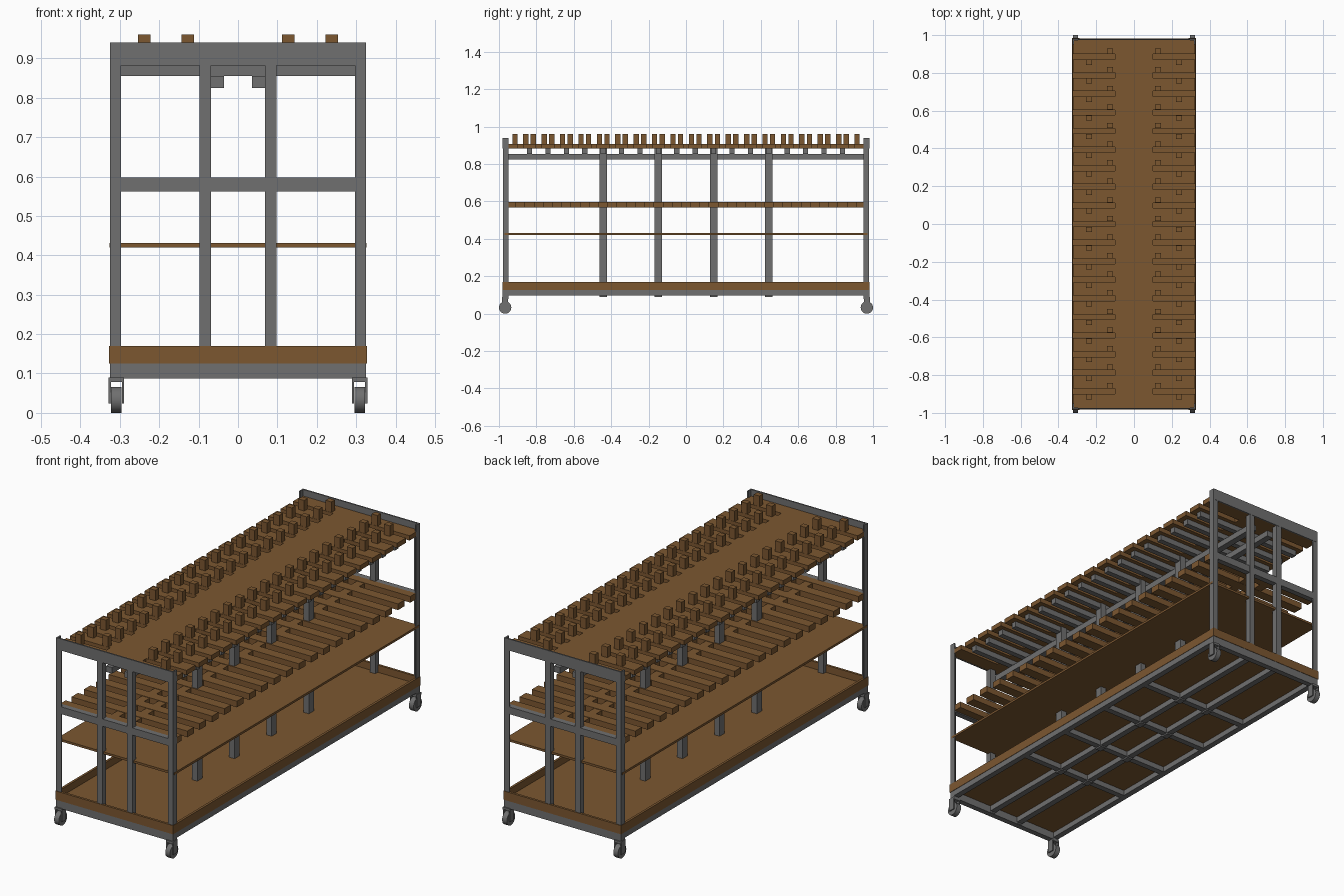
import bpy, bmesh
from mathutils import Matrix

if "Cube" in bpy.data.objects:
    bpy.data.objects.remove(bpy.data.objects["Cube"])

wood = bpy.data.materials.new("wood")
wood.diffuse_color = (0.20, 0.095, 0.03, 1)
wood.use_nodes = True
wood.node_tree.nodes["Principled BSDF"].inputs["Base Color"].default_value = wood.diffuse_color
steel = bpy.data.materials.new("steel")
steel.diffuse_color = (0.16, 0.16, 0.16, 1)
steel.use_nodes = True
steel.node_tree.nodes["Principled BSDF"].inputs["Base Color"].default_value = steel.diffuse_color


def boxes(name, spans, mat):
    """One object made of boxes, each (x0, x1, y0, y1, z0, z1)."""
    bm = bmesh.new()
    for x0, x1, y0, y1, z0, z1 in spans:
        m = Matrix.Translation(((x0 + x1) / 2, (y0 + y1) / 2, (z0 + z1) / 2))
        m = m @ Matrix.Diagonal((abs(x1 - x0), abs(y1 - y0), z1 - z0, 1))
        bmesh.ops.create_cube(bm, size=1, matrix=m)
    me = bpy.data.meshes.new(name)
    bm.to_mesh(me)
    bm.free()
    ob = bpy.data.objects.new(name, me)
    bpy.context.collection.objects.link(ob)
    me.materials.append(mat)
    return ob


def mirror_x(s):
    return (-s[1], -s[0]) + tuple(s[2:])


def both(spans):
    return spans + [mirror_x(s) for s in spans]


def ends(spans):
    return spans + [(s[0], s[1], -s[3], -s[2], s[4], s[5]) for s in spans]


def comb_board(name, ys, half):
    """Flat board with slots cut in from both long edges."""
    w, inner, e = 0.324, 0.1, 0.973
    pts = [(w, -e)]
    for y in ys:
        pts += [(w, y - half), (inner, y - half), (inner, y + half), (w, y + half)]
    pts.append((w, e))
    pts += [(-x, y) for x, y in reversed(pts)]
    bm = bmesh.new()
    f = bm.faces.new([bm.verts.new((x, y, 0.883)) for x, y in pts])
    ext = bmesh.ops.extrude_face_region(bm, geom=[f])
    for v in ext["geom"]:
        if isinstance(v, bmesh.types.BMVert):
            v.co.z = 0.907
    bmesh.ops.recalc_face_normals(bm, faces=bm.faces)
    bmesh.ops.triangulate(bm, faces=[f for f in bm.faces if len(f.verts) > 4])
    me = bpy.data.meshes.new(name)
    bm.to_mesh(me)
    bm.free()
    me.materials.append(wood)
    bpy.context.collection.objects.link(bpy.data.objects.new(name, me))


P = 0.0984
slot_ys = [(i - 9) * P for i in range(19)]
tooth_ys = [(i - 8.5) * P for i in range(18)]
post_ys = [tooth_ys[i] for i in (4, 7, 10, 13)]

# Corner posts of angle steel
boxes("corner_posts", both(ends([(0.297, 0.325, 0.972, 0.979, 0.09, 0.94),
                                 (0.318, 0.325, 0.950, 0.972, 0.09, 0.94)])), steel)
# End frame beams and uprights
boxes("end_top_beams", ends([(-0.325, 0.325, 0.973, 0.98, 0.882, 0.94)]), steel)
boxes("end_middle_beams", ends([(-0.325, 0.325, 0.950, 0.978, 0.562, 0.598)]), steel)
boxes("end_uprights", both(ends([(0.068, 0.098, 0.950, 0.979, 0.09, 0.882)])), steel)
# Inner posts, long rails and cross bars carrying the top board
boxes("inner_posts", both([(0.068, 0.098, y - 0.02, y + 0.02, 0.09, 0.882) for y in post_ys]), steel)
boxes("upper_long_rails", both([(0.035, 0.068, -0.95, 0.95, 0.825, 0.855)]), steel)
boxes("upper_cross_bars", [(-0.297, 0.297, y - 0.014, y + 0.014, 0.855, 0.883) for y in tooth_ys], steel)

# Top board with slots and pegs
comb_board("slotted_top_board", slot_ys, 0.014)
pegs = []
for y in slot_ys:
    pegs.append((0.112, 0.144, y + 0.015, y + 0.043, 0.907, 0.96))
    pegs.append((0.222, 0.254, y - 0.043, y - 0.015, 0.907, 0.96))
boxes("top_pegs", both(pegs), wood)

# Middle rack of slats
mid_ys = [-9.5 * P] + tooth_ys + [9.5 * P]
boxes("middle_slats", [(-0.322, 0.322, y - 0.026, y + 0.026, 0.567, 0.598) for y in mid_ys], wood)
boxes("middle_long_boards", both([(0.025, 0.067, -0.95, 0.95, 0.568, 0.596)]), wood)

# Thin shelf
boxes("thin_shelf", [(-0.326, 0.326, -0.971, 0.971, 0.42, 0.431)], wood)

# Base tray: floor and low rim
boxes("tray_floor", [(-0.32, 0.32, -0.975, 0.975, 0.124, 0.134)], wood)
boxes("tray_rim", ends([(-0.327, 0.327, 0.970, 0.982, 0.126, 0.17)])
      + both([(0.315, 0.327, -0.97, 0.97, 0.126, 0.17)]), wood)

# Base frame
boxes("base_side_rails", both([(0.296, 0.325, -0.98, 0.98, 0.097, 0.126)]), steel)
boxes("base_end_rails", ends([(-0.325, 0.325, 0.952, 0.98, 0.087, 0.126)]), steel)
boxes("base_inner_rails", both([(0.068, 0.098, -0.96, 0.96, 0.097, 0.124)]), steel)
boxes("base_cross_rails", [(-0.3, 0.3, y - 0.015, y + 0.015, 0.097, 0.124) for y in post_ys], steel)

# Casters: fork and wheel at each corner
for sx in (-1, 1):
    for sy in (-1, 1):
        cx, cy = sx * 0.309, sy * 0.967
        boxes("caster_fork", [(cx + a, cx + b, cy - 0.016, cy + 0.016, 0.024, 0.083)
                              for a, b in ((-0.02, -0.014), (0.014, 0.02))]
              + [(cx - 0.02, cx + 0.02, cy - 0.018, cy + 0.018, 0.078, 0.09)], steel)
        bpy.ops.mesh.primitive_cylinder_add(vertices=32, radius=0.033, depth=0.026,
                                            location=(cx, cy, 0.033), rotation=(0, 1.5708, 0))
        wheel = bpy.context.object
        wheel.name = "caster_wheel"
        wheel.data.materials.append(steel)
        bpy.ops.object.shade_smooth_by_angle()
